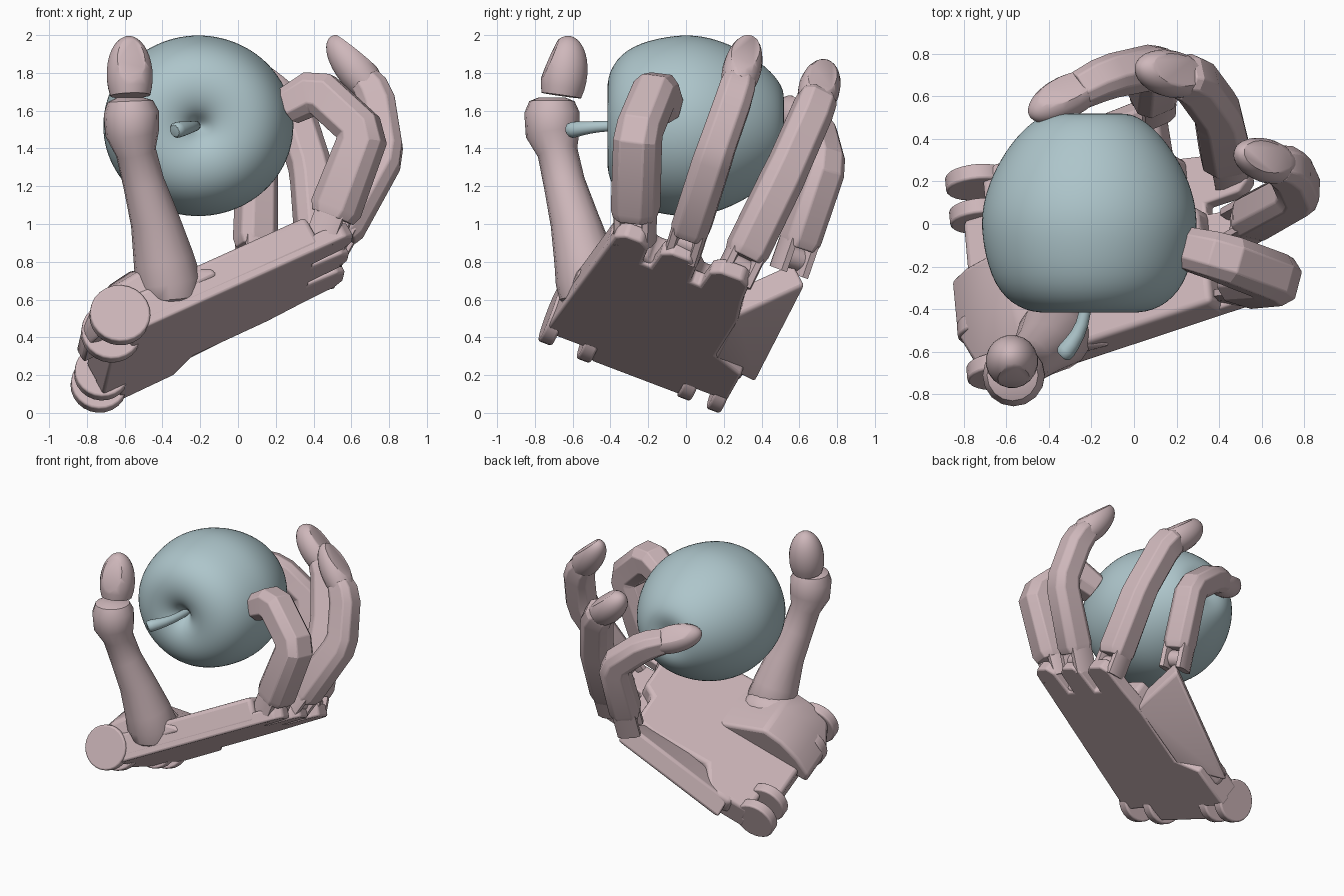
import bpy, bmesh, math
from mathutils import Vector as V

cube = bpy.data.objects.get("Cube")
if cube:
    bpy.data.objects.remove(cube, do_unlink=True)


def material(name, rgb):
    m = bpy.data.materials.new(name)
    m.use_nodes = True
    m.diffuse_color = (*rgb, 1)
    m.node_tree.nodes["Principled BSDF"].inputs["Base Color"].default_value = (*rgb, 1)
    return m


pink = material("dusty pink", (0.62, 0.475, 0.495))
blue = material("pale blue", (0.42, 0.56, 0.595))


def build(name, bm, mat=pink, bevel=0.0, subsurf=0, angle=35):
    bmesh.ops.recalc_face_normals(bm, faces=bm.faces)
    mesh = bpy.data.meshes.new(name)
    bm.to_mesh(mesh)
    bm.free()
    mesh.materials.append(mat)
    ob = bpy.data.objects.new(name, mesh)
    bpy.context.collection.objects.link(ob)
    bpy.ops.object.select_all(action='DESELECT')
    ob.select_set(True)
    bpy.context.view_layer.objects.active = ob
    bpy.ops.object.shade_smooth_by_angle(angle=math.radians(angle))
    if bevel:
        b = ob.modifiers.new("bevel", 'BEVEL')
        b.width, b.segments = bevel, 3
    if subsurf:
        s = ob.modifiers.new("subsurf", 'SUBSURF')
        s.levels = s.render_levels = subsurf
    return ob


def loft(rings):
    bm = bmesh.new()
    rows = [[bm.verts.new(p) for p in r] for r in rings]
    n = len(rows[0])
    for r, s in zip(rows, rows[1:]):
        for i in range(n):
            j = (i + 1) % n
            bm.faces.new((r[i], r[j], s[j], s[i]))
    bm.faces.new(rows[0])
    bm.faces.new(rows[-1])
    return bm


def circle(n):
    return [(math.cos(2 * math.pi * i / n), math.sin(2 * math.pi * i / n)) for i in range(n)]


CHAMFERED = [(1, -.55), (1, .55), (.55, 1), (-.55, 1), (-1, .55), (-1, -.55), (-.55, -1), (.55, -1)]


def sweep(points, sizes, side, section):
    """Loft a section along a path; sizes are (half width, half depth)."""
    rings = []
    for i, p in enumerate(points):
        d0 = (p - points[i - 1]).normalized() if i else None
        d1 = (points[i + 1] - p).normalized() if i + 1 < len(points) else None
        t = ((d0 or d1) + (d1 or d0)).normalized()
        s = (side - t * side.dot(t)).normalized()
        d = t.cross(s)
        stretch = 1 / max(t.dot(d0 or d1), .6)
        w, h = sizes[i]
        rings.append([p + s * w * x + d * h * stretch * y for x, y in section])
    return loft(rings)


def fingertip(name, p, q, r, facet, flat=.7):
    """Egg from p to q with a flat nail facet."""
    t = (q - p).normalized()
    s = t.orthogonal().normalized()
    d = t.cross(s)
    rings = []
    for k in range(12):
        z = -.5 + 1.498 * math.sin(k / 11 * math.pi / 2)
        w = r * math.sqrt(max(1 - z * z, .0001))
        c = p.lerp(q, (z + .5) / 1.5)
        rings.append([c + s * w * x + d * w * y for x, y in circle(20)])
    bm = loft(rings)
    n = facet.normalized()
    cut = bmesh.ops.bisect_plane(bm, geom=bm.verts[:] + bm.edges[:] + bm.faces[:],
                                 plane_co=p.lerp(q, .4) + n * r * flat, plane_no=n, clear_outer=True)
    bmesh.ops.contextual_create(bm, geom=[e for e in cut['geom_cut'] if isinstance(e, bmesh.types.BMEdge)])
    build(name, bm, angle=40)


# Palm frame: a runs towards the knuckles, b across the hand, c out of the palm
O = V((-.7, -.72, .33))
U = V((.879, .235, .415)).normalized()
W = U.cross(V((-.1, .92, -.36))).normalized()
S = W.cross(U)


def P(a, b, c):
    return O + U * a + S * b + W * c


# Palm: a thin back plate with knuckle lobes and a thicker body over it
def palm(name, c0, c1, reach, lobed, bevel):
    outline = [(.17, -.075)]
    for b0, b1, back in ((-.01, .2, 0), (.25, .475, .03), (.53, .77, .12)):
        if lobed:
            outline += [(1.27, b0), (reach - .05, b0 + .01), (reach, b0 + .06),
                        (reach, b1 - .06), (reach - .05, b1 - .01), (1.27, b1)]
        else:
            outline += [(reach - back, b0), (reach - back, b1)]
    outline += [(1.05, .8), (.6, .79), (.5, .96), (.17, .96), (.17, .74), (.05, .72), (.05, .22), (.17, .2)]
    build(name, loft([[P(a, b, c) for a, b in outline] for c in (c0, c1)]), bevel=bevel)


palm("palm_back_plate", 0, .09, 1.5, True, .015)
palm("palm_body", .02, .2, 1.31, False, .03)

# Wrist forks
for i, (a, b, c, r) in enumerate(((.15, -.045, .13, .16), (.12, .18, .13, .16), (.11, .75, .12, .145), (.11, .92, .12, .15))):
    rings = [[P(a + x * r, b + e, c + y * r) for x, y in circle(24)] for e in (-.038, .038)]
    build(f"wrist_lug_{i + 1}", loft(rings), bevel=.012)


def hull(name, pts, bevel):
    bm = bmesh.new()
    for p in pts:
        bm.verts.new(P(*p))
    bmesh.ops.convex_hull(bm, input=bm.verts[:])
    bmesh.ops.dissolve_limit(bm, angle_limit=.05, verts=bm.verts[:], edges=bm.edges[:])
    build(name, bm, bevel=bevel)


# Rounded block at the root of the thumb, sloping down to the outer wall
ridge = ((-.03, .12), (-.03, .2), (.09, .3), (.24, .37), (.38, .39), (.5, .32), (.72, .18), (.72, .12))
hull("thumb_root_block", [(a, .44, c) for a, c in ridge] + [(a, .17, c) for a, c in ridge]
     + [(max(a, .07), -.055, c * .78) for a, c in ridge], .03)
mound = bmesh.new()
bmesh.ops.create_uvsphere(mound, u_segments=24, v_segments=12, radius=1)
for v in mound.verts:
    v.co = P(.38 + v.co.x * .27, .14 + v.co.y * .18, .19 + v.co.z * .17)
build("thumb_mound", mound, angle=60)

# Folded side plate carrying the little finger
back = [(1.2, 1.07, .27), (1.1, .79, .01), (.53, .8, 0), (.33, 1.06, .08)]
hull("little_finger_plate", back + [(a, b - .1, c + .1) for a, b, c in back], .02)
hull("little_finger_hinge", [(a, b, c) for a in (.3, .5) for b in (.72, .98) for c in (.05, .2)], .04)


# Fingers: hinge barrel, two prongs, a bent chamfered body and a tip
def finger(name, path, r, tip_start, facet=None):
    p = [V(q) for q in path]
    side = (p[1] - p[0]).cross(p[2] - p[1]).normalized()
    along = (p[1] - p[0]).normalized()
    start = p[0] + along * .06
    end = p[2].lerp(p[3], tip_start)
    pts, sizes = [start, start + along * .05], [(r * .9, r * .9), (r, r * 1.08)]
    for a, q, b, k in ((p[0], p[1], p[2], 1), (p[1], p[2], p[3], .95)):
        pts += [q + (a - q).normalized() * .045, q + (b - q).normalized() * .045]
        sizes += [(r * k, r * k), (r * k * .97, r * k * .95)]
    pts.append(end)
    sizes.append((r * .84, r * .8))
    build(name + "_body", sweep(pts, sizes, side, CHAMFERED), bevel=.008, angle=25)
    barrel = [p[0] - side * r * .8, p[0] + side * r * .8]
    build(name + "_hinge", sweep(barrel, [(.06, .06)] * 2, along, circle(16)))
    for k in (-1, 1):
        o = side * k * r * .65
        prong = [p[0] - along * .08 + o, p[0] + along * .1 + o]
        build(name + "_prong", sweep(prong, [(.03, .08)] * 2, side, CHAMFERED))
    if facet:
        fingertip(name + "_tip", end - (p[3] - end) * .1, p[3], r, V(facet))


finger("index_finger", [(.48, -.27, .98), (.67, -.255, 1.48), (.42, -.16, 1.71), (.26, -.12, 1.62)], .118, 1)
finger("middle_finger", [(.51, 0, .9), (.78, .15, 1.37), (.73, .26, 1.68), (.49, .34, 1.99)], .102, .25, (.5, .1, .6))
finger("ring_finger", [(.44, .28, .77), (.39, .53, 1.28), (.28, .68, 1.62), (.02, .74, 1.85)], .11, .2, (.6, .2, .75))
finger("little_finger", [(.09, .57, .82), (.1, .74, 1.31), (-.13, .69, 1.5), (-.49, .51, 1.63)], .1, .35, (0, .6, .8))

# Thumb: round tapering post with a knob, and a separate tip
post = [(-.36, -.5, .57, .11), (-.36, -.51, .62, .16), (-.37, -.515, .7, .175), (-.395, -.54, .82, .16),
        (-.44, -.59, 1.02, .13), (-.5, -.645, 1.22, .11), (-.54, -.68, 1.38, .107), (-.56, -.705, 1.48, .143),
        (-.565, -.71, 1.59, .146), (-.57, -.71, 1.65, .12), (-.57, -.71, 1.67, .07)]
build("thumb_post", sweep([V(q[:3]) for q in post], [(q[3], q[3]) for q in post], V((1, 0, 0)), circle(16)))
fingertip("thumb_tip", V((-.57, -.66, 1.68)), V((-.58, -.615, 1.995)), .123, V((.1, -.9, .4)), .8)

# Apple: lathed around y, with a dimple at the stem
profile = [(.01, -.3), (.04, -.33), (.09, -.39), (.2, -.425), (.34, -.4), (.455, -.29), (.505, -.1),
           (.515, .05), (.475, .2), (.4, .34), (.305, .455), (.2, .525), (.1, .515), (.01, .48)]
build("apple", loft([[V((-.21 + r * x, y, 1.52 + .95 * r * z)) for x, z in circle(24)] for r, y in profile]),
      blue, subsurf=2, angle=180)
stem = [V(q) for q in ((-.22, -.25, 1.52), (-.225, -.42, 1.52), (-.26, -.52, 1.51), (-.32, -.6, 1.5), (-.34, -.62, 1.49))]
build("apple_stem", sweep(stem, [(s, s) for s in (.028, .028, .034, .047, .042)], V((0, 0, 1)), circle(12)),
      blue, subsurf=1, angle=50)
